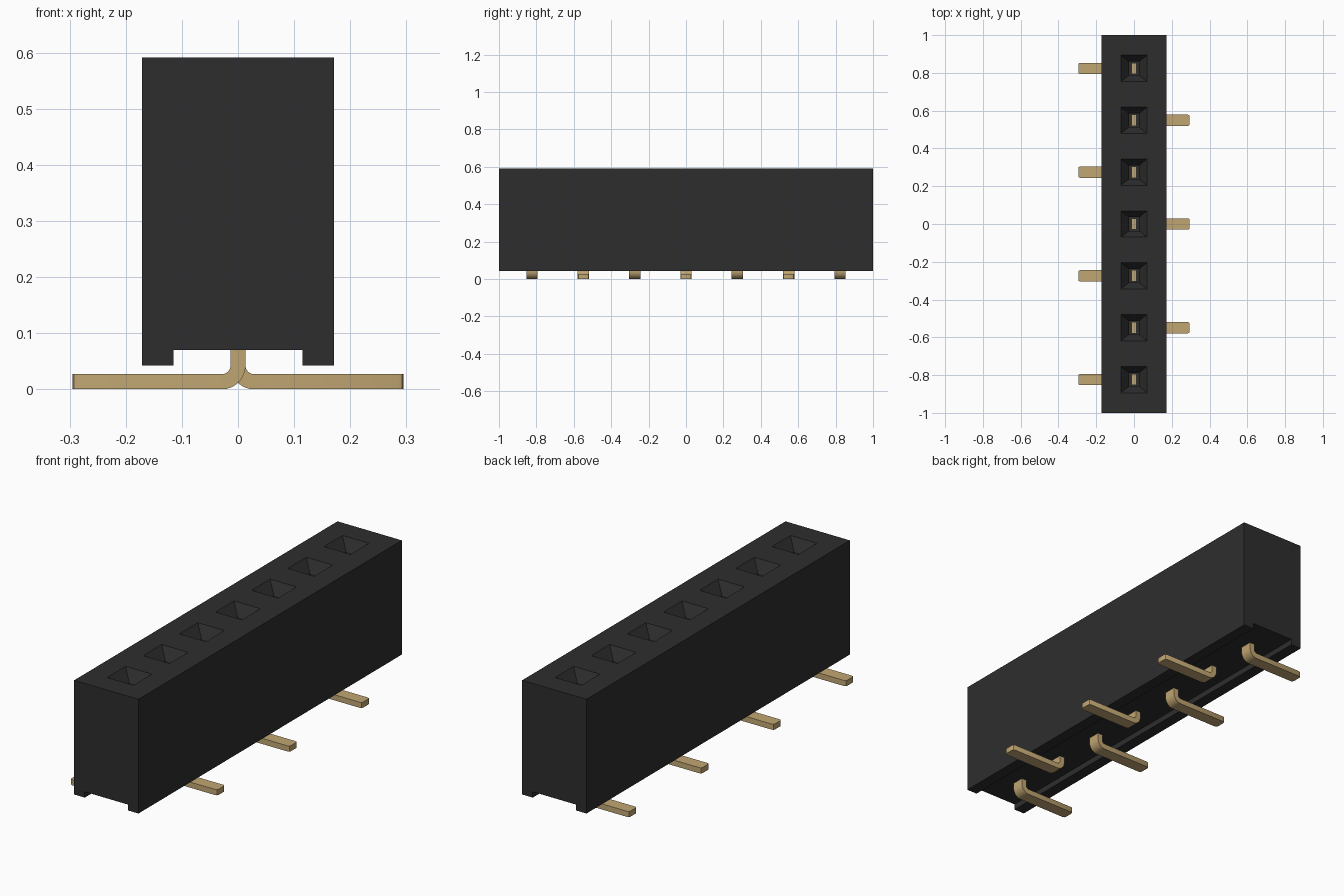
import bpy, bmesh, math
from mathutils import Vector

cube = bpy.data.objects.get("Cube")
if cube:
    bpy.data.objects.remove(cube, do_unlink=True)

PITCH, COUNT = 0.2745, 7
HALF_X, TOP, BOTTOM, FLOOR = 0.171, 0.591, 0.042, 0.07


def material(name, colour):
    m = bpy.data.materials.new(name)
    m.use_nodes = True
    m.diffuse_color = (*colour, 1)
    m.node_tree.nodes["Principled BSDF"].inputs["Base Color"].default_value = (*colour, 1)
    return m


def make_object(name, bm, mat):
    bmesh.ops.recalc_face_normals(bm, faces=bm.faces)
    mesh = bpy.data.meshes.new(name)
    bm.to_mesh(mesh)
    bm.free()
    mesh.materials.append(mat)
    obj = bpy.data.objects.new(name, mesh)
    bpy.context.collection.objects.link(obj)
    return obj


def extrude_profile(profile, half_y):
    """Sweep an x-z outline along y."""
    bm = bmesh.new()
    face = bm.faces.new([bm.verts.new((x, -half_y, z)) for x, z in profile])
    new = bmesh.ops.extrude_face_region(bm, geom=[face])["geom"]
    bmesh.ops.translate(bm, vec=(0, 2 * half_y, 0),
                        verts=[v for v in new if isinstance(v, bmesh.types.BMVert)])
    return bm


def loft(bm, sections, y):
    """Closed rectangular tube through (half x, half y, z) sections."""
    rings = [[bm.verts.new((sx * hx, y + sy * hy, z))
              for sx, sy in ((-1, -1), (1, -1), (1, 1), (-1, 1))]
             for hx, hy, z in sections]
    for a, b in zip(rings, rings[1:]):
        for i in range(4):
            j = (i + 1) % 4
            bm.faces.new((a[i], a[j], b[j], b[i]))
    bm.faces.new(rings[0])
    bm.faces.new(rings[-1])


black = material("black plastic", (0.027, 0.027, 0.027))
gold = material("gold metal", (0.53, 0.38, 0.17))
rows = [(i - (COUNT - 1) / 2) * PITCH for i in range(COUNT)]

# Housing with a groove along its underside
half = [(0.115, FLOOR), (0.115, BOTTOM), (HALF_X, BOTTOM), (HALF_X, TOP)]
outline = half + [(-x, z) for x, z in reversed(half)]
housing = make_object("housing", extrude_profile(outline, 1.0), black)

# Funnel-mouthed sockets cut into the top
bm = bmesh.new()
for y in rows:
    loft(bm, [(0.027, 0.036, 0.14), (0.027, 0.036, TOP - 0.055),
              (0.07, 0.07, TOP), (0.07, 0.07, TOP + 0.02)], y)
cutter = make_object("socket_cutter", bm, black)
cutter.hide_render = True
cut = housing.modifiers.new("sockets", "BOOLEAN")
cut.operation, cut.solver, cut.object = "DIFFERENCE", "EXACT", cutter
bpy.context.view_layer.objects.active = housing
bpy.ops.object.modifier_apply(modifier=cut.name)
bpy.data.objects.remove(cutter, do_unlink=True)

# Bent contact pins, feet alternating left and right
THICK, STEM, TIP, STEM_TOP = 0.027, 0.0135, 0.295, 0.38
R_IN, R_OUT, STEPS = 0.015, 0.042, 8
CENTRE = Vector((STEM + R_IN, THICK + R_IN))


def arc(radius):
    return [(CENTRE.x - radius * math.cos(a), CENTRE.y - radius * math.sin(a))
            for a in (math.pi / 2 * i / STEPS for i in range(STEPS + 1))]


pin_outline = ([(-STEM, STEM_TOP)] + arc(R_OUT) + [(TIP, 0), (TIP, THICK)]
               + arc(R_IN)[::-1] + [(STEM, STEM_TOP)])
for i, y in enumerate(rows):
    side = 1 if i % 2 else -1
    bm = extrude_profile([(side * x, z) for x, z in pin_outline], 0.03)
    # chamfer the upright corners at the end of the foot
    corners = [e for e in bm.edges
               if all(abs(abs(v.co.x) - TIP) < 1e-4 for v in e.verts)
               and abs(e.verts[0].co.y - e.verts[1].co.y) < 1e-4]
    bmesh.ops.bevel(bm, geom=corners, offset=0.01, segments=2, profile=0.5,
                    affect="EDGES")
    bmesh.ops.translate(bm, vec=(0, y, 0), verts=bm.verts)
    pin = make_object(f"contact_pin_{i + 1}", bm, gold)
    bpy.ops.object.select_all(action="DESELECT")
    pin.select_set(True)
    bpy.context.view_layer.objects.active = pin
    bpy.ops.object.shade_smooth_by_angle(angle=math.radians(30))
